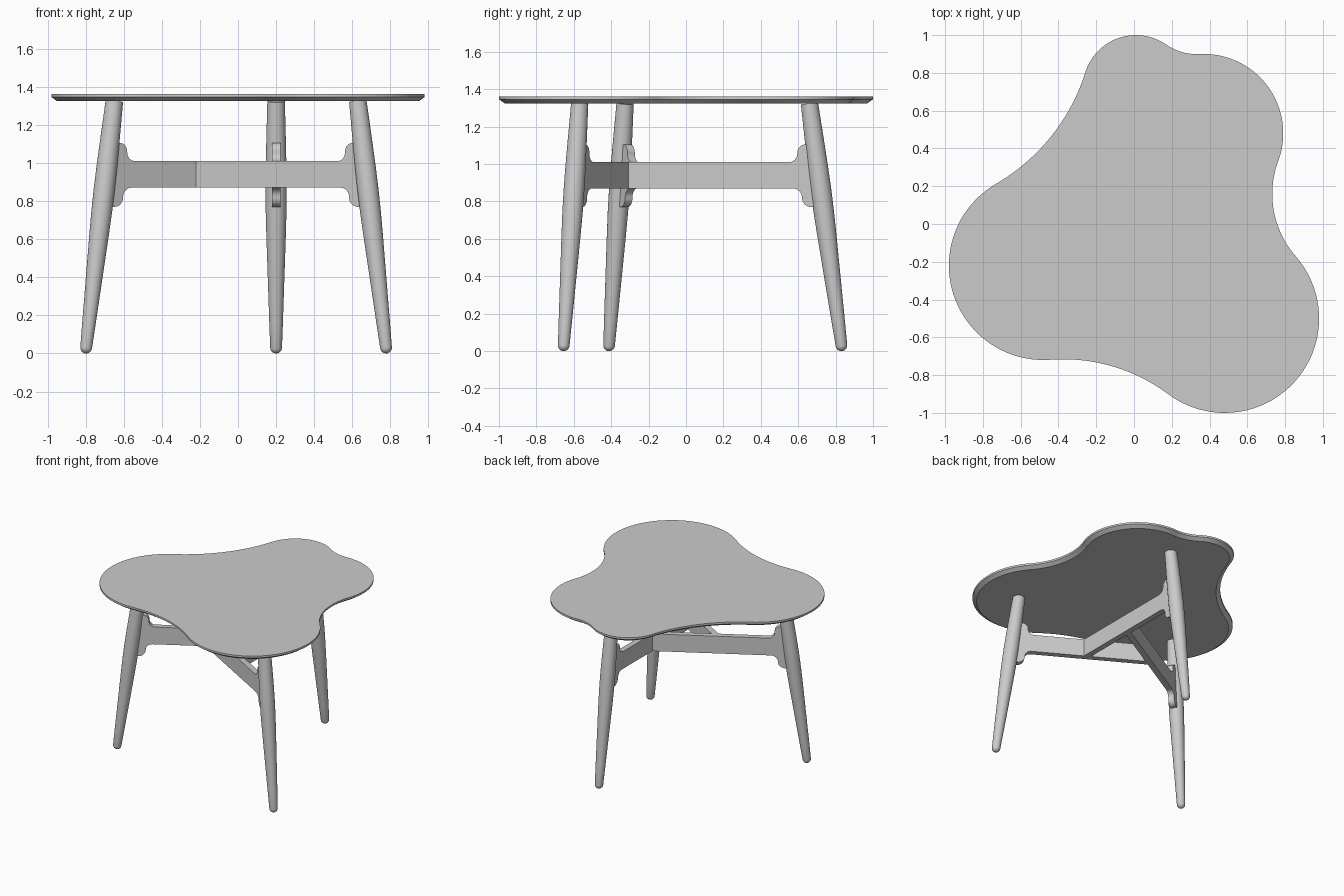
import bpy, bmesh, math
from mathutils import Matrix, Vector

if "Cube" in bpy.data.objects:
    bpy.data.objects.remove(bpy.data.objects["Cube"])


def finish(bm, name, angle=35):
    bmesh.ops.recalc_face_normals(bm, faces=bm.faces)
    me = bpy.data.meshes.new(name)
    bm.to_mesh(me)
    bm.free()
    ob = bpy.data.objects.new(name, me)
    bpy.context.collection.objects.link(ob)
    bpy.ops.object.select_all(action='DESELECT')
    ob.select_set(True)
    bpy.context.view_layer.objects.active = ob
    bpy.ops.object.shade_smooth_by_angle(angle=math.radians(angle))
    return ob


def loft(bm, rings):
    # skin closed rings of equal size and cap both ends
    rings = [[bm.verts.new(p) for p in r] for r in rings]
    for a, b in zip(rings, rings[1:]):
        for i in range(len(a)):
            j = (i + 1) % len(a)
            bm.faces.new((a[i], a[j], b[j], b[i]))
    bm.faces.new(rings[0])
    bm.faces.new(rings[-1])


def arc(c, r, a0, a1, n):
    return [(c[0] + r * math.cos(a0 + (a1 - a0) * i / n),
             c[1] + r * math.sin(a0 + (a1 - a0) * i / n)) for i in range(n + 1)]


# Table top: round lobes joined by tangent concave arcs
# lobe centre x, y, radius, radius of the hollow leading to the next lobe
LOBES = [(.48, -.5, .5, .5), (.37, .48, .42, .29),
         (.01, .72, .28, 1.05), (-.48, -.22, .5, .93)]


def hollow_centre(a, b):
    p, q = Vector(a[:2]), Vector(b[:2])
    r1, r2 = a[2] + a[3], b[2] + a[3]
    d = (q - p).length
    u = (q - p) / d
    t = (d * d + r1 * r1 - r2 * r2) / (2 * d)
    return p + u * t + Vector((u.y, -u.x)) * math.sqrt(r1 * r1 - t * t)


def outline(inset):
    n = len(LOBES)
    hollows = [hollow_centre(LOBES[i], LOBES[(i + 1) % n]) for i in range(n)]
    ang = lambda v: math.atan2(v.y, v.x)
    pts = []
    for i, (x, y, r, h) in enumerate(LOBES):
        c, nxt = Vector((x, y)), Vector(LOBES[(i + 1) % n][:2])
        a0, a1 = ang(hollows[i - 1] - c), ang(hollows[i] - c)
        if a1 < a0:
            a1 += math.tau
        pts += arc(c, r - inset, a0, a1, 40)[:-1]
        b0, b1 = ang(c - hollows[i]), ang(nxt - hollows[i])
        if b1 > b0:
            b1 -= math.tau
        pts += arc(hollows[i], h + inset, b0, b1, 24)[:-1]
    return pts


bm = bmesh.new()
loft(bm, [[(x, y, z) for x, y in outline(d)]
          for d, z in ((.03, 1.325), (0, 1.346), (0, 1.361))])
finish(bm, "table_top", 25)

# Leg and rail are repeated three times around the frame centre
PIVOT = Vector((.06, -.078, 0))
FOOT = Vector((.2, .835, 0))
LEAN = math.atan2(.175, 1.325)


def spin_copies(ob, names):
    ob.name = names[0]
    for k in (1, 2):
        dup = ob.copy()
        dup.name = names[k]
        bpy.context.collection.objects.link(dup)
        dup.matrix_world = (Matrix.Translation(PIVOT)
                            @ Matrix.Rotation(k * math.tau / 3, 4, 'Z')
                            @ Matrix.Translation(-PIVOT))


# Legs: tapered, slightly swollen, rounded foot
profile = [(.031 * math.sin(a), .031 - .031 * math.cos(a))
           for a in (.15, .5, .85, 1.2, 1.5)]
profile += [(.036, .17), (.041, .32), (.046, .47), (.051, .62), (.0545, .75),
            (.0555, .86), (.0545, .98), (.052, 1.1), (.049, 1.22), (.046, 1.336)]
bm = bmesh.new()
loft(bm, [[(r * math.cos(i * math.tau / 32), r * math.sin(i * math.tau / 32), z)
           for i in range(32)] for r, z in profile])
bm.transform(Matrix.Translation(FOOT) @ Matrix.Rotation(LEAN, 4, 'X'))
spin_copies(finish(bm, "leg"), ["back_leg", "left_leg", "right_leg"])

# Rails: straight bar flaring to a rounded bracket at the leg, meeting as a pinwheel
H = math.pi / 2
side = [(.10, .77)]
side += arc((.165, .82), .05, -H, 0, 8)
side += arc((.265, .82), .05, 2 * H, H, 8)
side += [(1.147, .87), (1.147, 1.01)]
side += arc((.285, 1.055), .045, -H, -2 * H, 8)
side += arc((.195, 1.06), .045, 0, H, 8)
side += [(.145, 1.105)]
bm = bmesh.new()
loft(bm, [[(FOOT.x + x, FOOT.y - s, z) for s, z in side] for x in (-.0225, .0225)])
spin_copies(finish(bm, "rail"), ["back_rail", "left_rail", "right_rail"])
